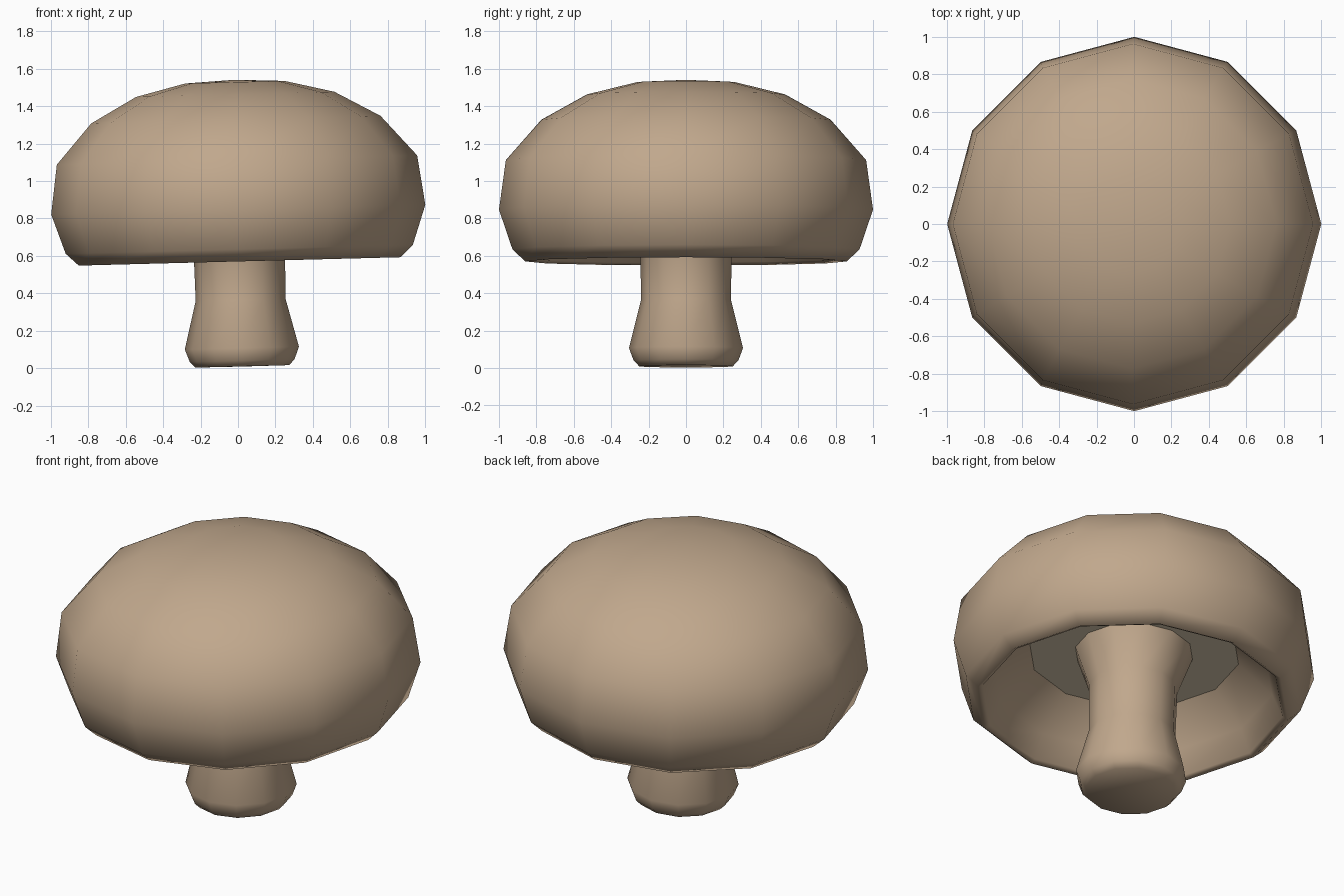
import bpy, bmesh, math
from mathutils import Matrix, Vector

if "Cube" in bpy.data.objects:
    bpy.data.objects.remove(bpy.data.objects["Cube"])

SIDES = 12
# The whole mushroom leans slightly, right side higher
PIVOT = Vector((0, 0, 0.9))
LEAN = (Matrix.Translation(PIVOT) @ Matrix.Rotation(-0.026, 4, 'Y')
        @ Matrix.Translation(-PIVOT))


def material(name, rgb):
    m = bpy.data.materials.new(name)
    m.diffuse_color = (*rgb, 1)
    m.use_nodes = True
    m.node_tree.nodes["Principled BSDF"].inputs["Base Color"].default_value = m.diffuse_color
    return m


tan = material("mushroom_tan", (0.53, 0.39, 0.265))
cream = material("gill_cream", (0.73, 0.63, 0.45))


def lathe(name, profile, mat, smooth=True):
    """Turn (radius, height) points around z; radius 0 makes a pole."""
    bm = bmesh.new()
    rings = []
    for r, z in profile:
        n = 1 if r == 0 else SIDES
        rings.append([bm.verts.new((r * math.cos(math.tau * i / SIDES),
                                    r * math.sin(math.tau * i / SIDES), z))
                      for i in range(n)])
    for a, b in zip(rings, rings[1:]):
        for i in range(SIDES):
            j = (i + 1) % SIDES
            if len(a) == 1:
                bm.faces.new((a[0], b[j], b[i]))
            elif len(b) == 1:
                bm.faces.new((a[i], a[j], b[0]))
            else:
                bm.faces.new((a[i], a[j], b[j], b[i]))
    for f in bm.faces:
        f.smooth = smooth
    bm.transform(LEAN)
    me = bpy.data.meshes.new(name)
    bm.to_mesh(me)
    bm.free()
    me.materials.append(mat)
    ob = bpy.data.objects.new(name, me)
    bpy.context.collection.objects.link(ob)
    return ob


# Cap: hollow inner wall, rolled rim, dome
lathe("cap", [(0.58, 0.89), (0.77, 0.72), (0.83, 0.585), (0.86, 0.57),
              (0.928, 0.635), (1.0, 0.847), (0.963, 1.112), (0.773, 1.328),
              (0.53, 1.463), (0.265, 1.528), (0, 1.541)], tan)

# Flat underside inside the cap, facing down
lathe("gill_disc", [(0, 0.89), (0.58, 0.89)], cream, smooth=False)

# Stem: rounded foot, narrow waist, flare into the cap
lathe("stem", [(0, 0.008), (0.25, 0.009), (0.28, 0.04), (0.305, 0.107),
               (0.24, 0.365), (0.245, 0.66), (0.325, 0.888)], tan)
